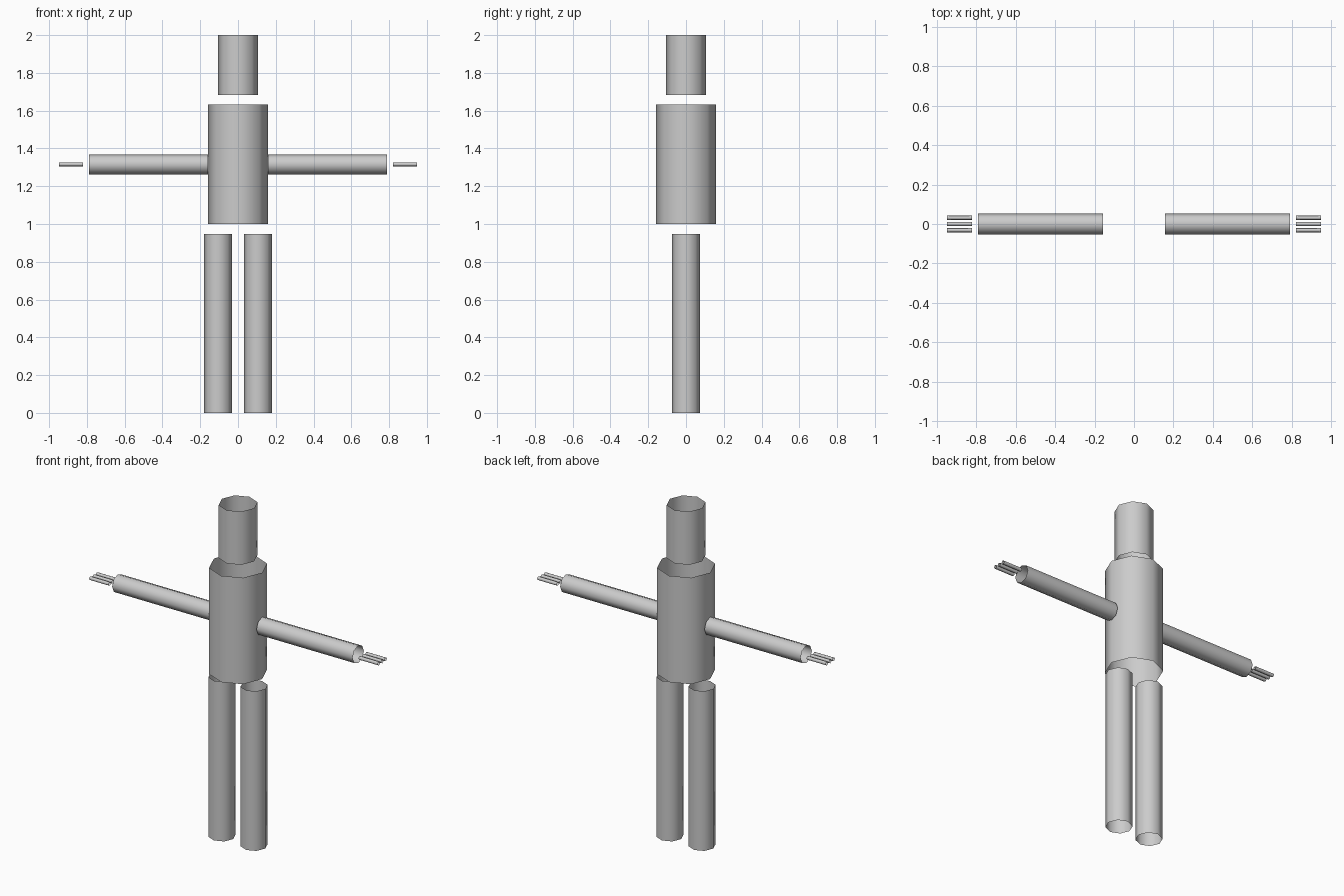
import bpy, math

if "Cube" in bpy.data.objects:
    bpy.data.objects.remove(bpy.data.objects["Cube"])

U = 2 / 19  # body unit: legs 9, torso 6, head 3, two half-unit gaps

grey = bpy.data.materials.new("plain_grey")
grey.diffuse_color = (0.6, 0.6, 0.6, 1)
grey.use_nodes = True
grey.node_tree.nodes["Principled BSDF"].inputs["Base Color"].default_value = grey.diffuse_color


def tube(name, radius, length, centre, along_x=False):
    """Open eight-sided tube, sizes in body units."""
    bpy.ops.mesh.primitive_cylinder_add(
        vertices=8, radius=radius * U, depth=length * U, end_fill_type='NOTHING',
        location=[c * U for c in centre],
        rotation=(0, math.pi / 2 if along_x else 0, 0))
    ob = bpy.context.object
    ob.name = name
    ob.data.materials.append(grey)
    bpy.ops.object.shade_smooth_by_angle(angle=math.radians(60))


# Head and torso
tube("head", 1, 3, (0, 0, 17.5))
tube("torso", 1.5, 6, (0, 0, 12.5))

# Limbs and fingers on both sides
for side, s in (("left", 1), ("right", -1)):
    tube(side + "_leg", 0.7, 9, (s * 1.0, 0, 4.5))
    tube(side + "_arm", 0.5, 6, (s * 4.5, 0, 12.5), True)
    for i in range(3):
        tube(f"{side}_finger_{i + 1}", 0.1, 1.2, (s * 8.4, (i - 1) * 0.3, 12.5), True)
